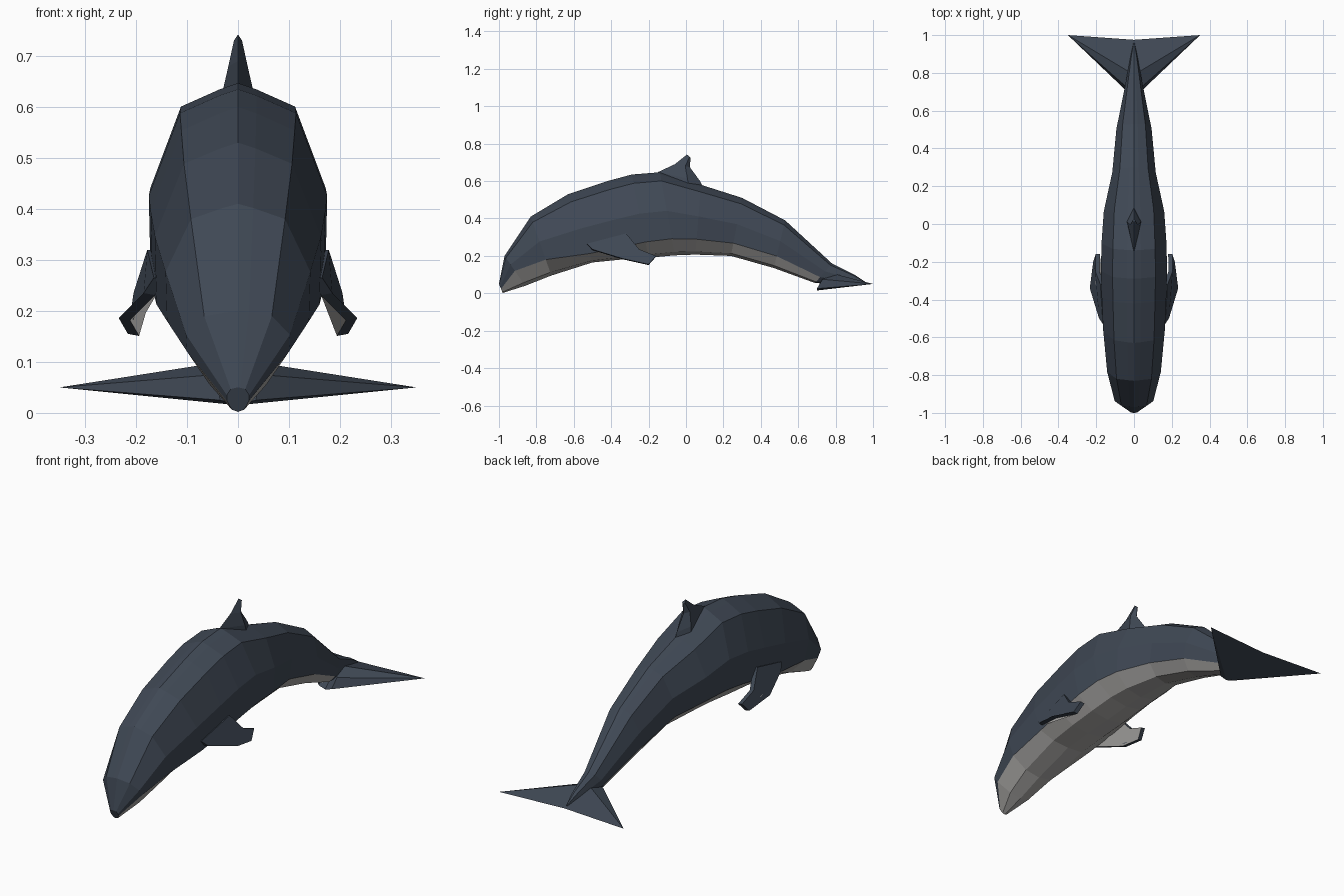
import bpy, bmesh
from mathutils import Vector

if "Cube" in bpy.data.objects:
    bpy.data.objects.remove(bpy.data.objects["Cube"])


def material(name, rgb):
    m = bpy.data.materials.new(name)
    m.diffuse_color = (*rgb, 1)
    m.use_nodes = True
    m.node_tree.nodes["Principled BSDF"].inputs["Base Color"].default_value = m.diffuse_color
    return m


DARK = material("slate_skin", (0.05, 0.065, 0.09))
PALE = material("pale_belly", (0.40, 0.39, 0.38))


def finish(name, bm, mats):
    bmesh.ops.recalc_face_normals(bm, faces=bm.faces)
    me = bpy.data.meshes.new(name)
    bm.to_mesh(me)
    bm.free()
    for m in mats:
        me.materials.append(m)
    ob = bpy.data.objects.new(name, me)
    bpy.context.collection.objects.link(ob)
    return ob


def loft(bm, rings):
    """Skin a list of closed rings; returns side faces as rows."""
    vs = [[bm.verts.new(p) for p in r] for r in rings]
    n = len(rings[0])
    rows = [[bm.faces.new((a[i], a[(i + 1) % n], b[(i + 1) % n], b[i]))
             for i in range(n)] for a, b in zip(vs, vs[1:])]
    bm.faces.new(vs[0][::-1])
    bm.faces.new(vs[-1])
    return rows


# Body stations: top y, z, bottom y, z, half width, height share of the belly
STATIONS = [
    (-1.00, 0.05, -0.98, 0.002, 0.022, 0.45),
    (-0.97, 0.20, -0.86, 0.04, 0.102, 0.50),
    (-0.83, 0.41, -0.72, 0.095, 0.142, 0.27),
    (-0.63, 0.53, -0.50, 0.165, 0.163, 0.13),
    (-0.42, 0.60, -0.35, 0.18, 0.171, 0.15),
    (-0.29, 0.635, -0.20, 0.19, 0.175, 0.19),
    (-0.14, 0.647, -0.06, 0.203, 0.172, 0.20),
    (0.08, 0.58, 0.05, 0.207, 0.160, 0.22),
    (0.30, 0.51, 0.24, 0.20, 0.115, 0.22),
    (0.53, 0.39, 0.47, 0.135, 0.093, 0.25),
    (0.78, 0.16, 0.69, 0.055, 0.045, 0.30),
    (0.90, 0.10, 0.85, 0.045, 0.020, 0.30),
    (0.96, 0.06, 0.95, 0.048, 0.004, 0.30),
]


def section(ty, tz, by, bz, w, f):
    top, bot = Vector((0, ty, tz)), Vector((0, by, bz))
    half = [(0, 1), (0.21, f + (1 - f) * 0.965), (0.65, f + (1 - f) * 0.87),
            (1, f + (1 - f) * 0.42), (0.98, f), (0.55, f * 0.2), (0, 0)]
    full = half + [(-x, t) for x, t in half[-2:0:-1]]
    return [bot.lerp(top, t) + Vector((x * w, 0, 0)) for x, t in full]


bm = bmesh.new()
for row in loft(bm, [section(*s) for s in STATIONS])[:10]:
    for i in (4, 5, 6, 7):
        row[i].material_index = 1
finish("body", bm, [DARK, PALE])

# Dorsal fin: levels of front y, z, rear y, z, half width
bm = bmesh.new()
LEVELS = [(-0.18, 0.61, 0.10, 0.55, 0.04), (-0.15, 0.648, 0.075, 0.60, 0.034),
          (-0.06, 0.69, 0.02, 0.675, 0.019), (0.005, 0.742, 0.025, 0.725, 0.008)]
rings = []
for fy, fz, ry, rz, w in LEVELS:
    f, r = Vector((0, fy, fz)), Vector((0, ry, rz))
    side = Vector((w, 0, 0))
    m = f.lerp(r, 0.7)
    rings.append([f, m + side, r, m - side])
loft(bm, rings)
finish("dorsal_fin", bm, [DARK])

# Tail flukes: thick at the middle, thin at the tips
bm = bmesh.new()
top, bot, notch = [bm.verts.new(p) for p in
                   ((0, 0.79, 0.105), (0, 0.70, 0.015), (0, 0.975, 0.05))]
for s in (-1, 1):
    root = bm.verts.new((s * 0.045, 0.73, 0.075))
    low = bm.verts.new((s * 0.035, 0.70, 0.025))
    tip = bm.verts.new((s * 0.35, 1.0, 0.05))
    for f in ((top, root, tip), (top, tip, notch), (root, low, tip),
              (low, bot, tip), (bot, notch, tip), (top, bot, low, root)):
        bm.faces.new(f)
finish("tail_flukes", bm, [DARK])

# Flippers: dark outer outline with a pale inner face
OUTLINE = [(0.165, -0.53, 0.265), (0.185, -0.50, 0.235), (0.234, -0.34, 0.186),
           (0.216, -0.20, 0.155), (0.203, -0.16, 0.20), (0.205, -0.25, 0.235),
           (0.178, -0.32, 0.32)]
for side, s in (("left", 1), ("right", -1)):
    bm = bmesh.new()
    outer = [bm.verts.new((s * x, y, z)) for x, y, z in OUTLINE]
    inner = [bm.verts.new((s * (x - 0.022), y, z - 0.004)) for x, y, z in OUTLINE]
    n = len(OUTLINE)
    bm.faces.new(outer)
    bm.faces.new(inner[::-1]).material_index = 1
    for i in range(n):
        j = (i + 1) % n
        bm.faces.new((outer[i], inner[i], inner[j], outer[j]))
    finish(side + "_flipper", bm, [DARK, PALE])
